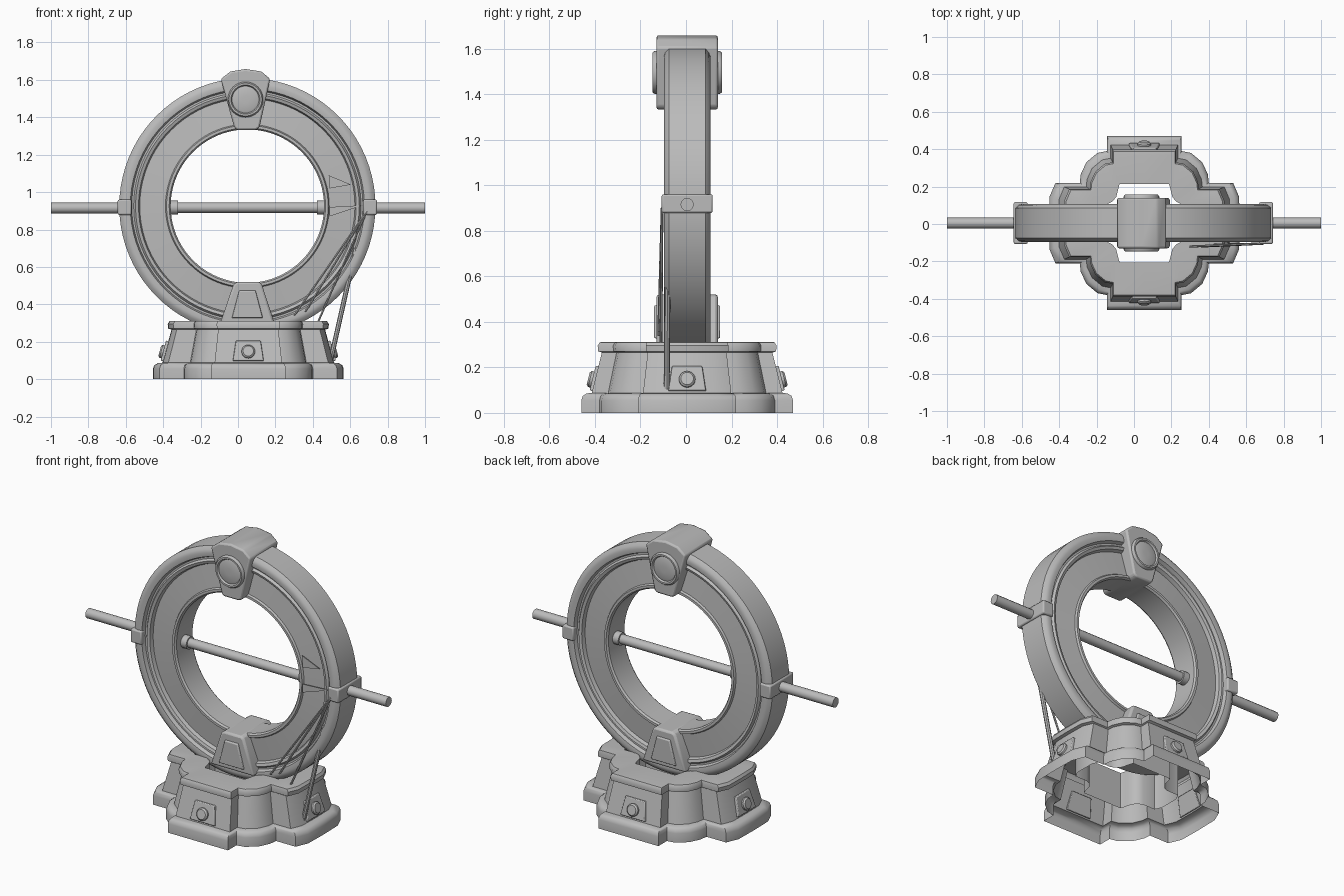
import bpy, bmesh, math
from mathutils import Vector, Matrix

old = bpy.data.objects.get("Cube")
if old:
    bpy.data.objects.remove(old)

stone = bpy.data.materials.new("grey_stone")
stone.use_nodes = True
GREY = (0.5, 0.5, 0.5, 1)
stone.diffuse_color = GREY
stone.node_tree.nodes["Principled BSDF"].inputs["Base Color"].default_value = GREY

CX, CY, CZ = 0.05, 0.005, 0.925   # ring centre


def finish(name, bm, bevel=0, angle=35):
    bmesh.ops.recalc_face_normals(bm, faces=bm.faces)
    mesh = bpy.data.meshes.new(name)
    bm.to_mesh(mesh)
    bm.free()
    ob = bpy.data.objects.new(name, mesh)
    bpy.context.collection.objects.link(ob)
    mesh.materials.append(stone)
    if bevel:
        mod = ob.modifiers.new("soft_edges", "BEVEL")
        mod.width, mod.segments, mod.limit_method = bevel, 2, "ANGLE"
    bpy.ops.object.select_all(action="DESELECT")
    bpy.context.view_layer.objects.active = ob
    ob.select_set(True)
    bpy.ops.object.shade_smooth_by_angle(angle=math.radians(angle))
    return ob


def skin(bm, loops, close=False):
    """Bridge successive vertex loops of equal length with quads."""
    rows = [[bm.verts.new(p) for p in loop] for loop in loops]
    pairs = list(zip(rows, rows[1:])) + ([(rows[-1], rows[0])] if close else [])
    for a, b in pairs:
        for i in range(len(a)):
            j = (i + 1) % len(a)
            bm.faces.new((a[i], a[j], b[j], b[i]))
    return rows


def prism(name, outline, y0, y1, taper=1.0, bevel=0.01, matrix=None):
    """Extrude an x-z outline along y; taper narrows the y1 end."""
    bm = bmesh.new()
    mx = sum(p[0] for p in outline) / len(outline)
    mz = sum(p[1] for p in outline) / len(outline)
    far = [(mx + (x - mx) * taper, y1, mz + (z - mz) * taper) for x, z in outline]
    rows = skin(bm, [[(x, y0, z) for x, z in outline], far])
    for row in rows:
        bm.faces.new(row)
    if matrix:
        bm.transform(matrix)
    return finish(name, bm, bevel)


def lathe(name, profile, matrix, steps=32, closed=False):
    """Turn (radius, height) pairs around local z."""
    bm = bmesh.new()
    loops = []
    for r, h in profile:
        loops.append([(r * math.cos(a), r * math.sin(a), h)
                      for a in (2 * math.pi * i / steps for i in range(steps))])
    rows = skin(bm, loops, closed)
    if not closed:
        bm.faces.new(rows[0])
        bm.faces.new(rows[-1])
    bm.transform(matrix)
    return finish(name, bm)


def rod(name, a, b, radius, steps=12):
    a, b = Vector(a), Vector(b)
    turn = (b - a).to_track_quat("Z", "Y").to_matrix().to_4x4()
    return lathe(name, [(radius, 0), (radius, (b - a).length)],
                 Matrix.Translation(a) @ turn, steps)


def mirrored(quadrant):
    """Complete a +x +y quarter outline into a full loop."""
    half = quadrant + [(-x, y) for x, y in reversed(quadrant[:-1])]
    return half + [(x, -y) for x, y in reversed(half[1:-1])]


# Great ring: moulded cross-section turned about the y axis
side = [(0.41, 0.075), (0.418, 0.086), (0.432, 0.086), (0.438, 0.074),
        (0.575, 0.062), (0.582, 0.084), (0.598, 0.09), (0.608, 0.076),
        (0.618, 0.076), (0.626, 0.098), (0.65, 0.102), (0.668, 0.096), (0.685, 0.08)]
section = side + [(r, -h) for r, h in reversed(side)]
to_y = Matrix.Rotation(math.pi / 2, 4, "X")
lathe("ring", section, Matrix.Translation((CX, CY, CZ)) @ to_y, 80, True)

# Hollow pedestal: stepped walls following a cross-shaped plan
outer = mirrored([(0.51, 0), (0.507, 0.14), (0.475, 0.215), (0.345, 0.215),
                  (0.34, 0.26), (0.31, 0.325), (0.25, 0.375), (0.2, 0.385),
                  (0.2, 0.465), (0, 0.465)])
inner = mirrored([(0.3, 0), (0.3, 0.06), (0.28, 0.1), (0.2, 0.1), (0.17, 0.115),
                  (0.15, 0.14), (0.14, 0.18), (0.135, 0.2), (0.13, 0.21), (0, 0.21)])
levels = [(0, 1), (0.055, 1), (0.075, 0.985), (0.085, 0.95), (0.088, 0.9),
          (0.265, 0.805), (0.27, 0.84), (0.295, 0.845), (0.31, 0.825), (0.312, 0.78)]
bm = bmesh.new()
plan = [[(0.055 + x * s, CY + y * s, z) for x, y in outer] for z, s in levels]
plan += [[(0.055 + x, CY + y, z) for x, y in inner] for z in (0.312, 0.09)]
skin(bm, plan)
finish("pedestal", bm, angle=40)

# Sloped panel with a round stud on each of the four pedestal faces
for label, turn, reach in (("front", 0, 0.465), ("left", 1, 0.51),
                           ("back", 2, 0.465), ("right", 3, 0.51)):
    place = (Matrix.Translation((0.055, CY, 0.09))
             @ Matrix.Rotation(turn * math.pi / 2, 4, "Z")
             @ Matrix.Translation((0, -reach * 0.9, 0))
             @ Matrix.Rotation(-math.atan(reach * 0.095 / 0.177), 4, "X"))
    prism(label + "_panel", [(-0.085, 0.005), (0.085, 0.005), (0.068, 0.12), (-0.068, 0.12)],
          0.01, -0.012, 0.95, 0.004, place)
    lathe(label + "_stud", [(0.036, 0), (0.036, 0.022), (0.028, 0.03)],
          place @ Matrix.Translation((0, 0, 0.055)) @ to_y, 20)

# Keystone wrapping the top of the ring
prism("keystone", [(-0.092, 1.605), (-0.04, 1.645), (0.04, 1.658), (0.125, 1.645),
                   (0.172, 1.605), (0.115, 1.345), (0.095, 1.332), (-0.005, 1.332),
                   (-0.02, 1.345)], -0.13, 0.14, bevel=0.012)

# Cradle block holding the bottom of the ring
prism("cradle", [(-0.095, 0.3), (0.195, 0.3), (0.128, 0.505), (0.115, 0.52),
                 (-0.008, 0.52), (-0.025, 0.505)], -0.13, 0.14, bevel=0.012)

for label, s in (("front", -1), ("back", 1)):
    face = Matrix.Translation((0.04, CY + s * 0.13, 1.495)) @ Matrix.Rotation(-s * math.pi / 2, 4, "X")
    lathe(label + "_medallion", [(0.095, -0.01), (0.095, 0.012), (0.088, 0.022),
                                 (0.078, 0.022), (0.072, 0.012), (0.06, 0.016),
                                 (0.02, 0.018)], face)
    y = CY + s * 0.13
    prism(label + "_cradle_panel", [(-0.035, 0.325), (0.135, 0.325), (0.095, 0.475), (0.005, 0.475)],
          y, y + s * 0.015, 0.94, 0.004)

# Horizontal axle with outer clamps and inner collars
for label, s in (("right", -1), ("left", 1)):
    rod(label + "_axle_end", (CX + s * 0.6, CY, 0.915), (s, CY, 0.915), 0.029)
    x = CX + s * 0.656
    prism(label + "_clamp", [(x - 0.037, 0.878), (x + 0.037, 0.878), (x + 0.037, 0.96), (x - 0.037, 0.96)],
          CY - 0.112, CY + 0.112, bevel=0.008)
    rod(label + "_collar", (CX + s * 0.372, CY, 0.917), (CX + s * 0.42, CY, 0.917), 0.038, 16)
rod("axle", (CX - 0.42, CY, 0.917), (CX + 0.42, CY, 0.917), 0.028)

# Slack cables hanging from the left clamp to the pedestal
anchor = (0.69, -0.105, 0.9)
for i, end in enumerate([(0.3, -0.12, 0.34), (0.36, -0.12, 0.36), (0.43, -0.11, 0.31)]):
    rod("cable_%d" % (i + 1), anchor, end, 0.006, 6)
rod("support_strut", (0.63, -0.08, 0.7), (0.495, -0.085, 0.1), 0.013, 8)

# Thin torn shards on the ring face beside the clamp
for i, (a, b, c) in enumerate([((0.485, 1.09), (0.605, 1.04), (0.49, 1.02)),
                               ((0.49, 0.92), (0.67, 0.93), (0.49, 0.87))]):
    prism("shard_%d" % (i + 1), [a, b, c], -0.085, -0.08, bevel=0)
